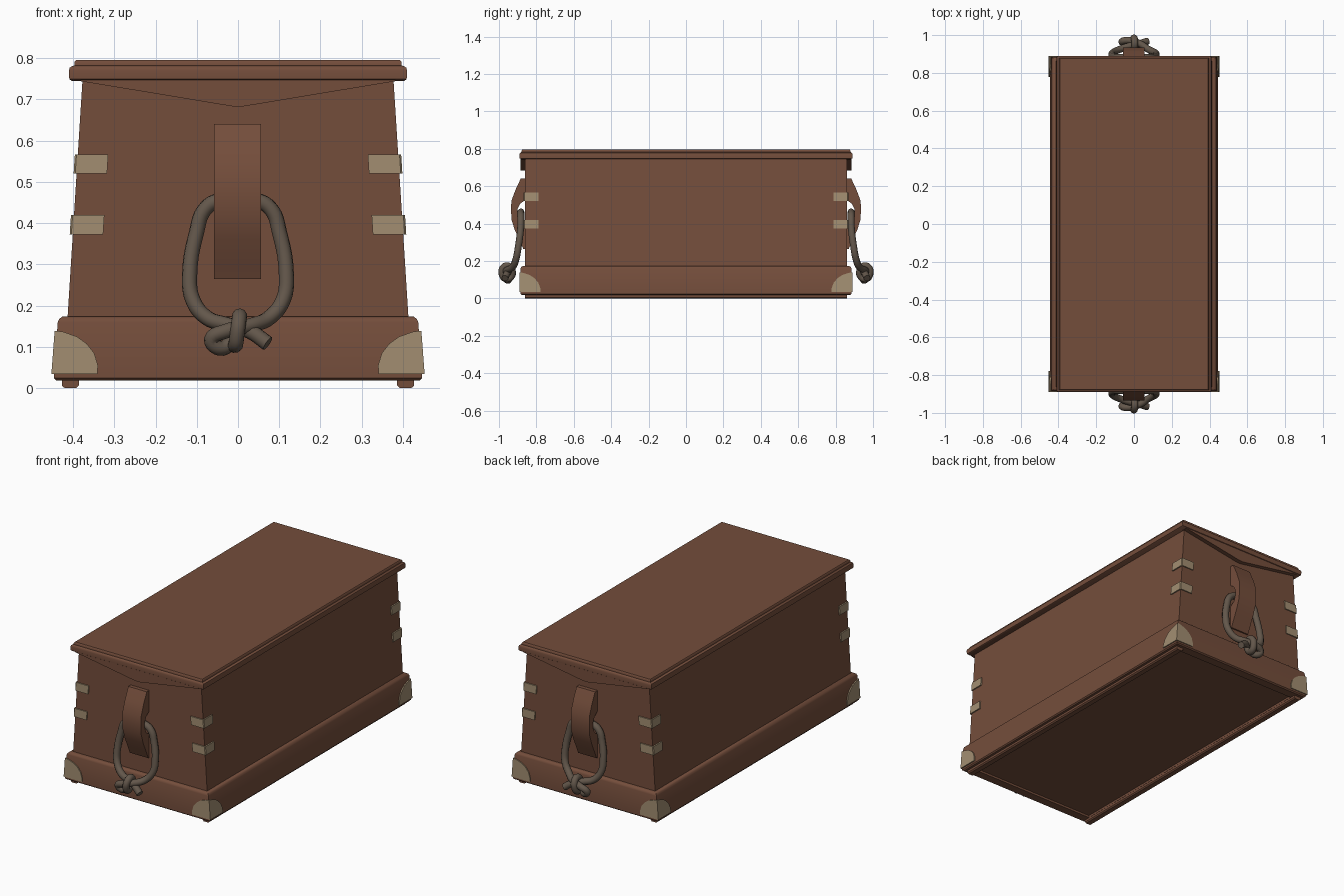
import bpy, bmesh, math

if "Cube" in bpy.data.objects:
    bpy.data.objects.remove(bpy.data.objects["Cube"])


def material(name, rgb):
    m = bpy.data.materials.new(name)
    m.diffuse_color = (*rgb, 1)
    m.use_nodes = True
    m.node_tree.nodes["Principled BSDF"].inputs["Base Color"].default_value = m.diffuse_color
    return m


WOOD = material("brown_wood", (0.175, 0.075, 0.044))
PLATE = material("tan_metal", (0.36, 0.27, 0.165))
ROPE = material("grey_rope", (0.125, 0.095, 0.07))


def loft(name, rings, mat, mirror=(False, False), smooth=0):
    """Skin a list of equal-length point rings and cap both ends."""
    bm = bmesh.new()
    vs = [[bm.verts.new(p) for p in r] for r in rings]
    n = len(rings[0])
    for a, b in zip(vs, vs[1:]):
        for i in range(n):
            bm.faces.new((a[i], a[(i + 1) % n], b[(i + 1) % n], b[i]))
    bm.faces.new(vs[0])
    bm.faces.new(vs[-1])
    bmesh.ops.recalc_face_normals(bm, faces=bm.faces)
    me = bpy.data.meshes.new(name)
    bm.to_mesh(me)
    bm.free()
    me.materials.append(mat)
    ob = bpy.data.objects.new(name, me)
    bpy.context.collection.objects.link(ob)
    if any(mirror):
        mod = ob.modifiers.new("mirror", "MIRROR")
        mod.use_axis = (*mirror, False)
        mod.use_mirror_merge = False
    if smooth:
        bpy.ops.object.select_all(action="DESELECT")
        ob.select_set(True)
        bpy.context.view_layer.objects.active = ob
        bpy.ops.object.shade_smooth_by_angle(angle=math.radians(smooth))
    return ob


def rect(hx, hy, z):
    return [(-hx, -hy, z), (hx, -hy, z), (hx, hy, z), (-hx, hy, z)]


def half_width(z):
    return 0.414 - (z - 0.17) * 0.064


# tapered box body
loft("chest_body", [rect(0.414, 0.862, 0.16), rect(half_width(0.76), 0.862, 0.76)], WOOD)

# base skirt with a recessed underside
loft("base_skirt", [rect(*r) for r in [
    (0.385, 0.83, 0.03), (0.385, 0.83, 0.018), (0.44, 0.878, 0.018),
    (0.446, 0.885, 0.024), (0.446, 0.885, 0.04), (0.437, 0.885, 0.16),
    (0.433, 0.881, 0.168), (0.425, 0.872, 0.174), (0.405, 0.855, 0.174)]], WOOD, smooth=40)

# runners under the long sides
loft("bottom_runner", [[(x, y, z) for x, z in
     [(0.386, 0.025), (0.386, 0.006), (0.392, 0), (0.42, 0), (0.427, 0.006), (0.427, 0.025)]]
     for y in (-0.862, 0.862)], WOOD, (True, False))

# lid slab with stepped rounded edge
loft("lid", [rect(*r) for r in [
    (0.403, 0.883, 0.745), (0.409, 0.889, 0.749), (0.41, 0.89, 0.77),
    (0.408, 0.888, 0.777), (0.402, 0.883, 0.781), (0.397, 0.88, 0.782),
    (0.397, 0.88, 0.79), (0.392, 0.875, 0.796)]], WOOD, smooth=40)

# pointed end boards below the lid
loft("lid_end_board", [[(x, y, z) for x, z in
     [(-0.385, 0.75), (-0.38, 0.744), (-0.012, 0.683), (0.012, 0.683), (0.38, 0.744), (0.385, 0.75)]]
     for y in (0.855, 0.886)], WOOD, (False, True))

# handle cleats with a rope hole against the wall
cleat = [(0.855, 0.64), (0.884, 0.64), (0.912, 0.58), (0.934, 0.52), (0.935, 0.47),
         (0.933, 0.42), (0.915, 0.365), (0.89, 0.31), (0.87, 0.265), (0.855, 0.265),
         (0.855, 0.39), (0.888, 0.415), (0.902, 0.445), (0.902, 0.475),
         (0.888, 0.505), (0.855, 0.53)]
loft("handle_cleat", [[(x, y, z) for y, z in cleat] for x in (-0.058, 0.056)],
     WOOD, (False, True), smooth=30)

# corner straps, two heights on every corner
for label, z0, z1 in (("upper", 0.52, 0.567), ("lower", 0.373, 0.42)):
    rings = []
    for z in (z0, z1):
        h = half_width(z)
        rings.append([(h - 0.074, 0.857, z), (h - 0.074, 0.868, z), (h + 0.003, 0.868, z),
                      (h + 0.007, 0.864, z), (h + 0.007, 0.788, z), (h - 0.004, 0.788, z),
                      (h - 0.004, 0.857, z)])
    loft(label + "_corner_strap", rings, PLATE, (True, True))

# rounded corner caps: outline as (distance from corner, height)
cap = [(0, 0.034), (0.112, 0.034), (0.111, 0.056), (0.1, 0.085), (0.08, 0.108),
       (0.055, 0.125), (0.02, 0.137), (0, 0.139)]


def cap_x(z):
    return 0.4525 - (z - 0.034) * 0.075


loft("end_corner_cap", [[(cap_x(z) - d, y, z) for d, z in cap] for y in (0.88, 0.89)],
     PLATE, (True, True))
loft("side_corner_cap", [[(cap_x(z) - t, 0.89 - d, z) for d, z in cap] for t in (0.012, 0)],
     PLATE, (True, True))

# rope beckets as (x, distance out, height): loop, crossing ends and knot wrap
main = [(0.072, 0.968, 0.108), (0.03, 0.955, 0.137), (-0.03, 0.94, 0.155), (-0.075, 0.925, 0.17),
        (-0.11, 0.908, 0.215), (-0.117, 0.896, 0.28), (-0.1, 0.884, 0.38), (-0.083, 0.883, 0.43),
        (-0.05, 0.883, 0.454), (0.05, 0.883, 0.454), (0.083, 0.883, 0.43), (0.1, 0.884, 0.38),
        (0.117, 0.896, 0.28), (0.11, 0.908, 0.215), (0.075, 0.925, 0.17), (0.03, 0.955, 0.152),
        (-0.03, 0.972, 0.138), (-0.064, 0.965, 0.118), (-0.045, 0.955, 0.097), (-0.01, 0.94, 0.112)]
wrap = [(-0.01, 0.935, 0.115), (-0.006, 0.965, 0.105), (-0.002, 0.983, 0.13),
        (0.002, 0.98, 0.16), (0.004, 0.955, 0.175), (0.0, 0.93, 0.15)]


def rope(name, points, sign, closed):
    cu = bpy.data.curves.new(name, "CURVE")
    cu.dimensions = "3D"
    cu.bevel_depth = 0.0185
    cu.bevel_resolution = 3
    cu.resolution_u = 5
    cu.use_fill_caps = True
    sp = cu.splines.new("BEZIER")
    sp.bezier_points.add(len(points) - 1)
    for bp, (x, d, z) in zip(sp.bezier_points, points):
        bp.co = (x, sign * d, z)
        bp.handle_left_type = bp.handle_right_type = "AUTO"
    sp.use_cyclic_u = closed
    cu.materials.append(ROPE)
    bpy.context.collection.objects.link(bpy.data.objects.new(name, cu))


for end, sign in (("front", -1), ("back", 1)):
    rope(end + "_rope_loop", main, sign, False)
    rope(end + "_rope_knot", wrap, sign, True)
